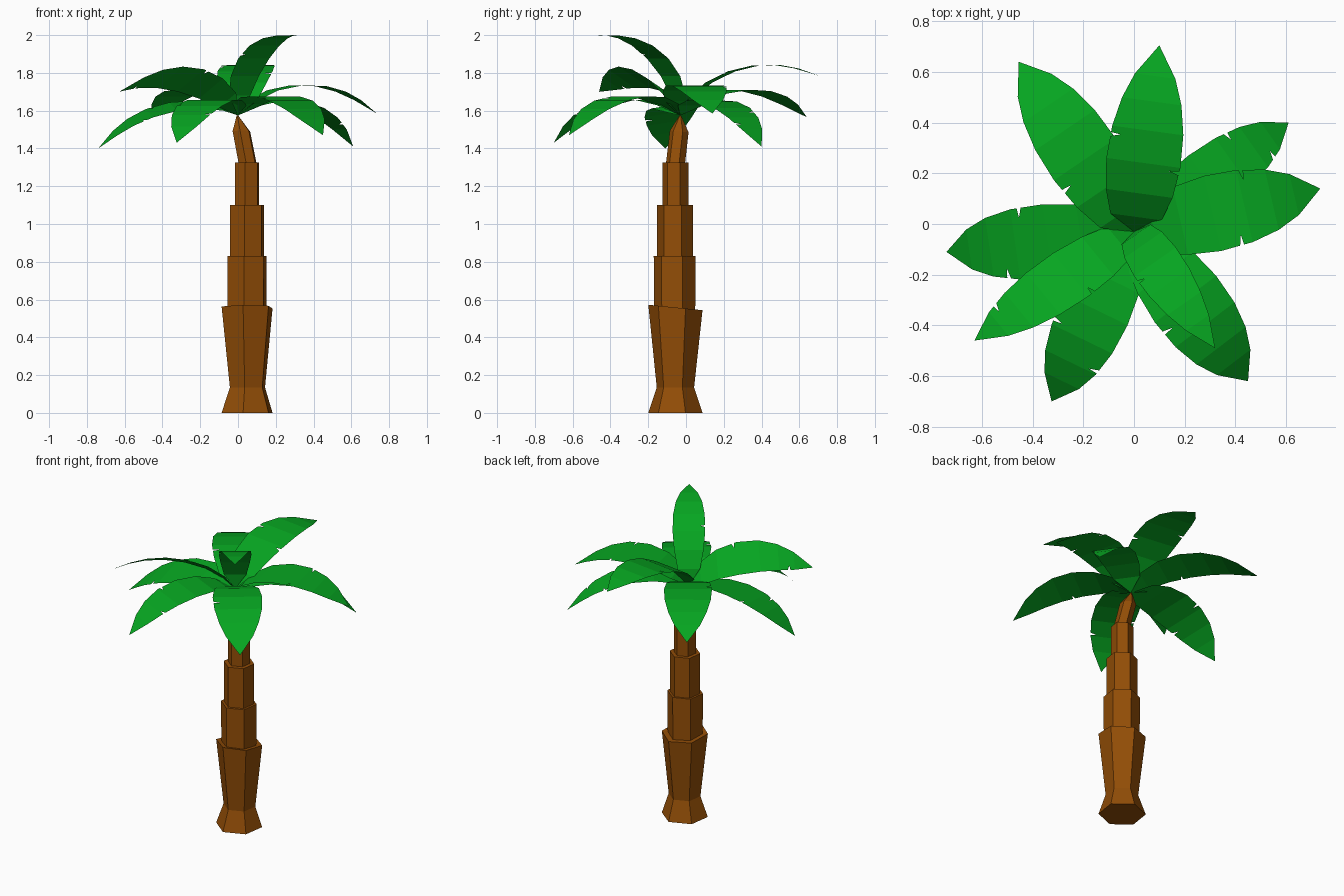
import bpy, math
from mathutils import Vector, Matrix

if "Cube" in bpy.data.objects:
    bpy.data.objects.remove(bpy.data.objects["Cube"])


def material(name, rgb):
    m = bpy.data.materials.new(name)
    m.diffuse_color = (*rgb, 1)
    m.use_nodes = True
    m.node_tree.nodes["Principled BSDF"].inputs["Base Color"].default_value = m.diffuse_color
    return m


bark = material("bark", (0.29, 0.075, 0.002))
green = material("leaf_green", (0.002, 0.38, 0.015))


def add_mesh(name, verts, faces, mat):
    me = bpy.data.meshes.new(name)
    me.from_pydata(verts, [], faces)
    me.materials.append(mat)
    me.update()
    ob = bpy.data.objects.new(name, me)
    bpy.context.collection.objects.link(ob)
    return ob


# Trunk: stepped six-sided loft of rings (x, y, z, radius, tilt along y)
rings = [
    (0.048, -0.056, 0.000, 0.145, 0.0),
    (0.050, -0.056, 0.135, 0.100, 0.0),
    (0.048, -0.056, 0.558, 0.145, 0.10),
    (0.048, -0.060, 0.555, 0.110, 0.10),
    (0.048, -0.060, 0.830, 0.112, 0.0),
    (0.048, -0.058, 0.830, 0.096, 0.0),
    (0.048, -0.058, 1.100, 0.096, 0.0),
    (0.048, -0.056, 1.100, 0.069, 0.0),
    (0.048, -0.056, 1.325, 0.069, 0.0),
    (0.050, -0.055, 1.325, 0.051, 0.0),
    (0.018, -0.036, 1.490, 0.050, 0.1),
    (-0.003, -0.030, 1.575, 0.004, 0.0),
]
SIDES = 6
verts, faces = [], []
for cx, cy, z, r, tilt in rings:
    for i in range(SIDES):
        a = math.radians(21.6) + i * math.tau / SIDES
        dy = r * math.sin(a)
        verts.append((cx + r * math.cos(a), cy + dy, z - tilt * dy))
for k in range(len(rings) - 1):
    for i in range(SIDES):
        j = (i + 1) % SIDES
        faces.append((k * SIDES + i, k * SIDES + j,
                      (k + 1) * SIDES + j, (k + 1) * SIDES + i))
faces.append(tuple(reversed(range(SIDES))))
faces.append(tuple(range((len(rings) - 1) * SIDES, len(rings) * SIDES)))
add_mesh("trunk", verts, faces, bark)

# Leaf outline: (along chord, height above chord, half width)
PROFILE = [(0, 0, 0), (0.08, 0.08, 0.105), (0.19, 0.137, 0.137),
           (0.32, 0.163, 0.152), (0.45, 0.157, 0.146),
           (0.56, 0.125, 0.122), (0.65, 0.077, 0.083), (0.755, 0, 0)]
ROOT = Vector((0.0, -0.03, 1.575))


def sample(u):
    for p, q in zip(PROFILE, PROFILE[1:]):
        if u <= q[0]:
            t = (u - p[0]) / (q[0] - p[0])
            return tuple(a + (b - a) * t for a, b in zip(p, q))
    return PROFILE[-1]


def leaf(name, tip, width, arch, roll, tears):
    # tears: {distance: side}, small cuts in the leaf edge
    d = Vector(tip) - ROOT
    scale = d.length / 0.755
    rot = (Matrix.Rotation(math.atan2(d.y, d.x), 3, 'Z') @
           Matrix.Rotation(-math.atan2(d.z, math.hypot(d.x, d.y)), 3, 'Y'))
    rows = [(*p, 0) for p in PROFILE[1:-1]]
    for u, side in tears.items():
        rows += [(*sample(u - 0.012), 0), (*sample(u), side),
                 (*sample(u + 0.004), 0)]
    rows.sort()
    slope = math.sin(math.radians(roll))
    flat = math.cos(math.radians(roll))
    pts = [(0, 0, 0)]
    for u, v, w, side in rows:
        for s in (1, -1):
            y = s * (w - (0.04 if side == s else 0)) * width
            pts.append((u, y * flat, v * arch + y * slope))
    pts.append((0.755, 0, 0))
    n = len(rows)
    fs = [(0, 2, 1)]
    fs += [(2 * k + 1, 2 * k + 2, 2 * k + 4, 2 * k + 3) for k in range(n - 1)]
    fs.append((2 * n - 1, 2 * n, 2 * n + 1))
    add_mesh(name, [ROOT + rot @ (Vector((u * scale, y, z * scale)))
                    for u, y, z in pts], fs, green)


# Crown: tip position, width, arch, roll (left edge up) and edge tears
crown = [
    ((0.10, 0.705, 1.785), 0.97, 0.90, 0, {0.30: -1, 0.42: 1}),
    ((0.61, 0.40, 1.41), 0.80, 0.89, 0, {0.50: 1, 0.61: -1}),
    ((0.735, 0.14, 1.585), 1.00, 0.95, 0, {0.41: -1, 0.47: 1}),
    ((0.32, -0.49, 2.00), 0.66, 1.00, 0, {0.36: -1}),
    ((0.45, -0.62, 1.47), 1.00, 0.91, 0, {0.38: -1}),
    ((-0.325, -0.70, 1.43), 0.91, 0.88, 0, {0.43: -1, 0.55: 1}),
    ((-0.63, -0.46, 1.70), 0.82, 0.80, 28, {0.62: -1, 0.30: 1}),
    ((-0.74, -0.11, 1.40), 0.97, 0.75, -9, {0.42: -1, 0.50: 1}),
    ((-0.455, 0.64, 1.565), 0.97, 0.80, 0, {0.27: 1}),
]
for i, (tip, width, arch, roll, tears) in enumerate(crown, 1):
    leaf(f"palm_leaf_{i}", tip, width, arch, roll, tears)
